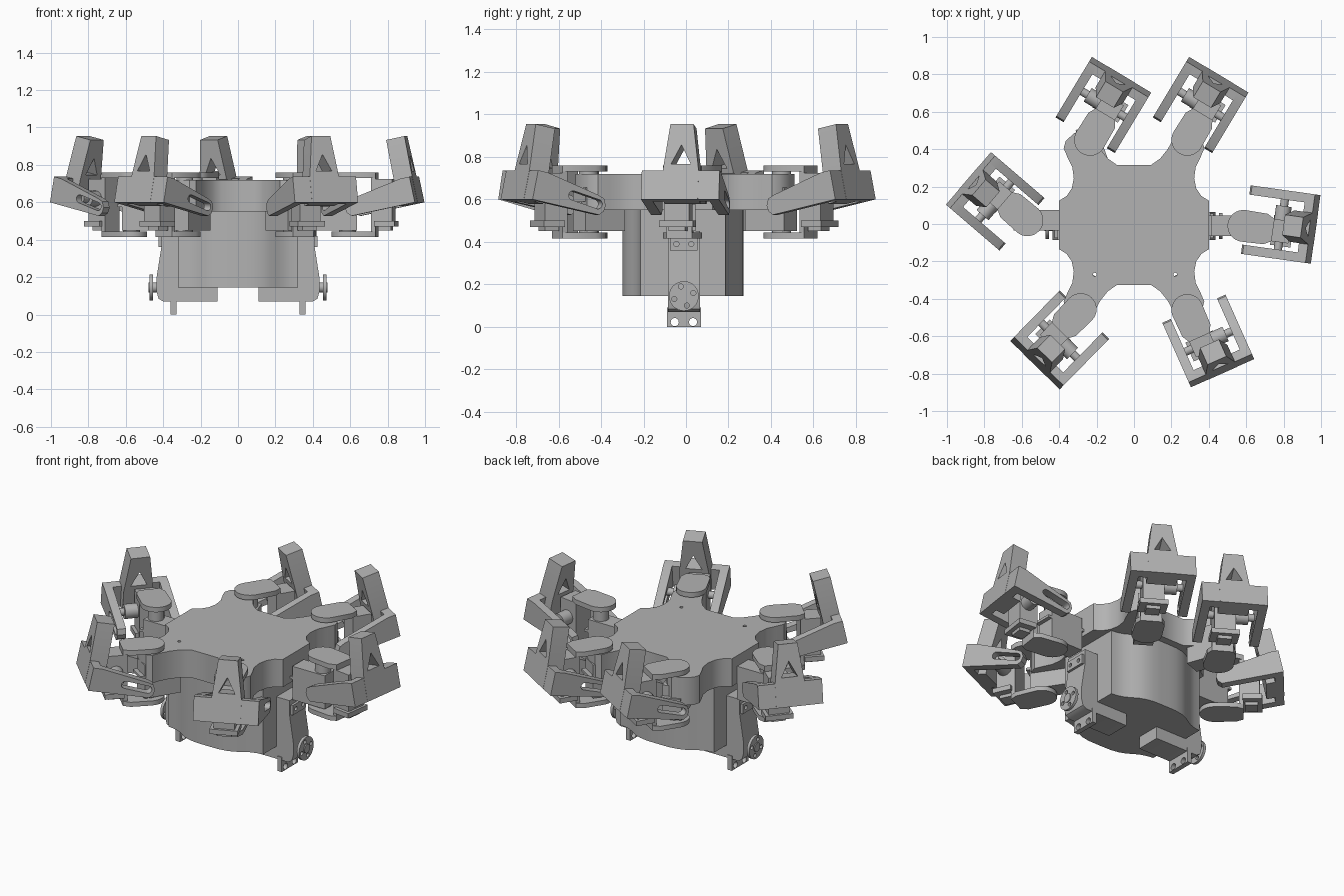
import bpy, bmesh, math
from mathutils import Matrix, Vector

if "Cube" in bpy.data.objects:
    bpy.data.objects.remove(bpy.data.objects["Cube"])

grey = bpy.data.materials.new("plain_grey")
grey.diffuse_color = (0.45, 0.45, 0.45, 1)
grey.use_nodes = True
grey.node_tree.nodes["Principled BSDF"].inputs["Base Color"].default_value = grey.diffuse_color

# How profile axes (a, b) and the extrusion c map onto x, y, z
AXES = {'x': Matrix(((0, 0, 1), (1, 0, 0), (0, 1, 0))).to_4x4(),
        'y': Matrix(((1, 0, 0), (0, 0, 1), (0, 1, 0))).to_4x4(),
        'z': Matrix.Identity(4)}


def prism(name, loops, lo, hi, axis='z', place=Matrix.Identity(4)):
    """Extrude an outline (first loop) with holes (other loops) along an axis."""
    cu = bpy.data.curves.new(name, 'CURVE')
    cu.dimensions, cu.fill_mode, cu.extrude = '2D', 'BOTH', (hi - lo) / 2
    for pts in loops:
        s = cu.splines.new('POLY')
        s.points.add(len(pts) - 1)
        for p, (a, b) in zip(s.points, pts):
            p.co = (a, b, 0, 1)
        s.use_cyclic_u = True
    tmp = bpy.data.objects.new(name + "_curve", cu)
    bpy.context.collection.objects.link(tmp)
    bpy.context.view_layer.update()
    deps = bpy.context.evaluated_depsgraph_get()
    me = bpy.data.meshes.new_from_object(tmp.evaluated_get(deps))
    bpy.data.objects.remove(tmp)
    bpy.data.curves.remove(cu)
    me.transform(place @ AXES[axis] @ Matrix.Translation((0, 0, (lo + hi) / 2)))
    bm = bmesh.new()
    bm.from_mesh(me)
    bmesh.ops.remove_doubles(bm, verts=bm.verts, dist=1e-5)
    bmesh.ops.recalc_face_normals(bm, faces=bm.faces)
    bm.to_mesh(me)
    bm.free()
    me.materials.clear()
    me.materials.append(grey)
    me.name = name
    ob = bpy.data.objects.new(name, me)
    bpy.context.collection.objects.link(ob)
    return ob


def circle(a, b, r, n=24):
    return [(a + r * math.cos(2 * math.pi * i / n), b + r * math.sin(2 * math.pi * i / n)) for i in range(n)]


def rect(a0, a1, b0, b1):
    return [(a0, b0), (a1, b0), (a1, b1), (a0, b1)]


def box(name, x, y, z, place=Matrix.Identity(4)):
    return prism(name, [rect(*x, *y)], *z, 'z', place)


def four_way(quarter, dy=0.0):
    """Mirror a first-quadrant outline (counter-clockwise) into a full loop."""
    pts = list(quarter)
    pts += [(-x, y) for x, y in reversed(quarter)]
    pts += [(-x, -y) for x, y in quarter]
    pts += [(x, -y) for x, y in reversed(quarter)]
    return [(x, y + dy) for x, y in pts]


# Top deck with four lobes and waisted sides
deck = [(.40, .13), (.36, .155), (.333, .195), (.322, .25), (.33, .31), (.355, .36), (.376, .41),
        (.365, .45), (.32, .49), (.26, .515), (.225, .505), (.21, .46), (.18, .405), (.14, .355), (.09, .32)]
prism("top_deck", [four_way(deck, -.005), circle(-.21, -.27, .01, 12), circle(.22, -.27, .01, 12)], .55, .72)

# Lower housing with curved front and back
house = [(.32, .2), (.28, .205), (.24, .218), (.205, .238), (.17, .26), (.13, .275), (.08, .284), (.03, .285)]
prism("lower_housing", [four_way(house, -.015)], .145, .56)

# Side motors with mounting tab and drilled disc horn
for s, side in ((-1, "left"), (1, "right")):
    case = [(.11, .07), (.40, .07), (.425, .085), (.435, .12), (.435, .2), (.41, .36),
            (.41, .45), (.28, .45), (.28, .15), (.11, .15)]
    prism(f"{side}_motor_case", [[(s * x, z) for x, z in case]], -.085, .065, 'y')
    prism(f"{side}_motor_tab", [rect(-.09, .07, 0, .09), circle(-.053, .022, .019), circle(.033, .022, .019)],
          *sorted((s * .33, s * .36)), 'x')
    holes = [circle(-.01 + .047 * math.cos(t), .145 + .047 * math.sin(t), .012, 12)
             for t in (.3, .3 + math.pi / 2, .3 + math.pi, .3 + 1.5 * math.pi)]
    prism(f"{side}_motor_disc", [circle(-.01, .145, .07, 32)] + holes, *sorted((s * .455, s * .472)), 'x')
    prism(f"{side}_motor_hub", [circle(-.01, .145, .027)], *sorted((s * .43, s * .478)), 'x')
    prism(f"{side}_motor_top_tab", [rect(-.075, .055, .36, .42), circle(-.045, .39, .012), circle(.025, .39, .012)],
          *sorted((s * .40, s * .425)), 'x')

# Outline of the hip plate: round end about the pivot, square outer end
hip = [(.16, -.07), (.13, -.082)]
hip = [(.16, .06), (.12, .082)] + [(.085 * math.cos(t), .085 * math.sin(t)) for t in
       [math.pi / 2 + math.pi * i / 16 for i in range(17)]] + [(.12, -.082), (.16, -.06)]
# Side arm profile and its long slot, measured from the outer lower corner
arm = [(0, 0), (0, .14), (-.05, .14), (-.33, .09), (-.36, .08), (-.375, .05), (-.37, .02), (-.35, 0)]


def slot(a0, a1, b, r, slope):
    out = []
    for a, start in ((a1, -math.pi / 2), (a0, math.pi / 2)):
        out += [(a + r * math.cos(start + math.pi * i / 8),
                 b + slope * (a - a0) + r * math.sin(start + math.pi * i / 8)) for i in range(9)]
    return out


def leg(tag, px, py, heading, base):
    place = Matrix.Translation((px, py, 0)) @ Matrix.Rotation(math.radians(heading), 4, 'Z')
    root = Matrix.Translation((px, py, 0)) @ Matrix.Rotation(math.radians(base), 4, 'Z')
    # Hip motor carried by the body
    box(f"{tag}_hip_motor", (-.17, .05), (-.055, .055), (.45, .655), root)
    box(f"{tag}_hip_motor_flange", (-.19, .075), (-.055, .055), (.575, .59), root)
    prism(f"{tag}_hip_pin", [circle(0, 0, .045)], .43, .74, 'z', place)
    # C-shaped hip bracket
    prism(f"{tag}_hip_plate_top", [hip], .73, .76, 'z', place)
    prism(f"{tag}_hip_plate_bottom", [hip], .415, .443, 'z', place)
    box(f"{tag}_hip_wall", (.135, .16), (-.06, .06), (.415, .76), place)
    # Knee motor and its cross shaft
    box(f"{tag}_knee_motor", (.155, .25), (-.06, .06), (.5, .725), place)
    box(f"{tag}_knee_motor_flange", (.155, .265), (-.08, .08), (.47, .5), place)
    box(f"{tag}_knee_motor_foot", (.17, .24), (-.04, .04), (.45, .47), place)
    prism(f"{tag}_knee_shaft", [circle(.2, .62, .022)], -.11, .18, 'y', place)
    prism(f"{tag}_knee_horn", [circle(.2, .62, .042)], .06, .135, 'y', place)
    # Tilted fork: two arms, cross bar and tapered tip with a triangular window
    fork = place @ Matrix.Translation((.385, .035, .6)) @ Matrix.Rotation(math.radians(-12), 4, 'Y')
    prism(f"{tag}_fork_arm_slotted", [arm, slot(-.335, -.2, .048, .022, .1)], .135, .185, 'y', fork)
    prism(f"{tag}_fork_arm_plain", [arm], -.185, -.135, 'y', fork)
    box(f"{tag}_fork_bar", (-.05, 0), (-.136, .136), (0, .14), fork)
    tip = [(-.085, .0), (.085, .0), (.085, .14), (.055, .362), (-.055, .362), (-.085, .14)]
    prism(f"{tag}_tip", [tip, [(-.047, .17), (.047, .17), (0, .262)]], -.1, .001, 'x', fork)


leg("right_middle", .585, -.01, -8, 0)
leg("left_middle", -.57, .02, 139.4, 180)
leg("right_back", .285, .45, 59, 57)
leg("left_back", -.235, .45, 59, 110)
leg("right_front", .285, -.46, -66, -57)
leg("left_front", -.285, -.455, -134.4, -122)

# Smooth the curved walls, keep hard edges
bpy.ops.object.select_all(action='SELECT')
bpy.context.view_layer.objects.active = bpy.data.objects["top_deck"]
bpy.ops.object.shade_smooth_by_angle(angle=math.radians(35))
